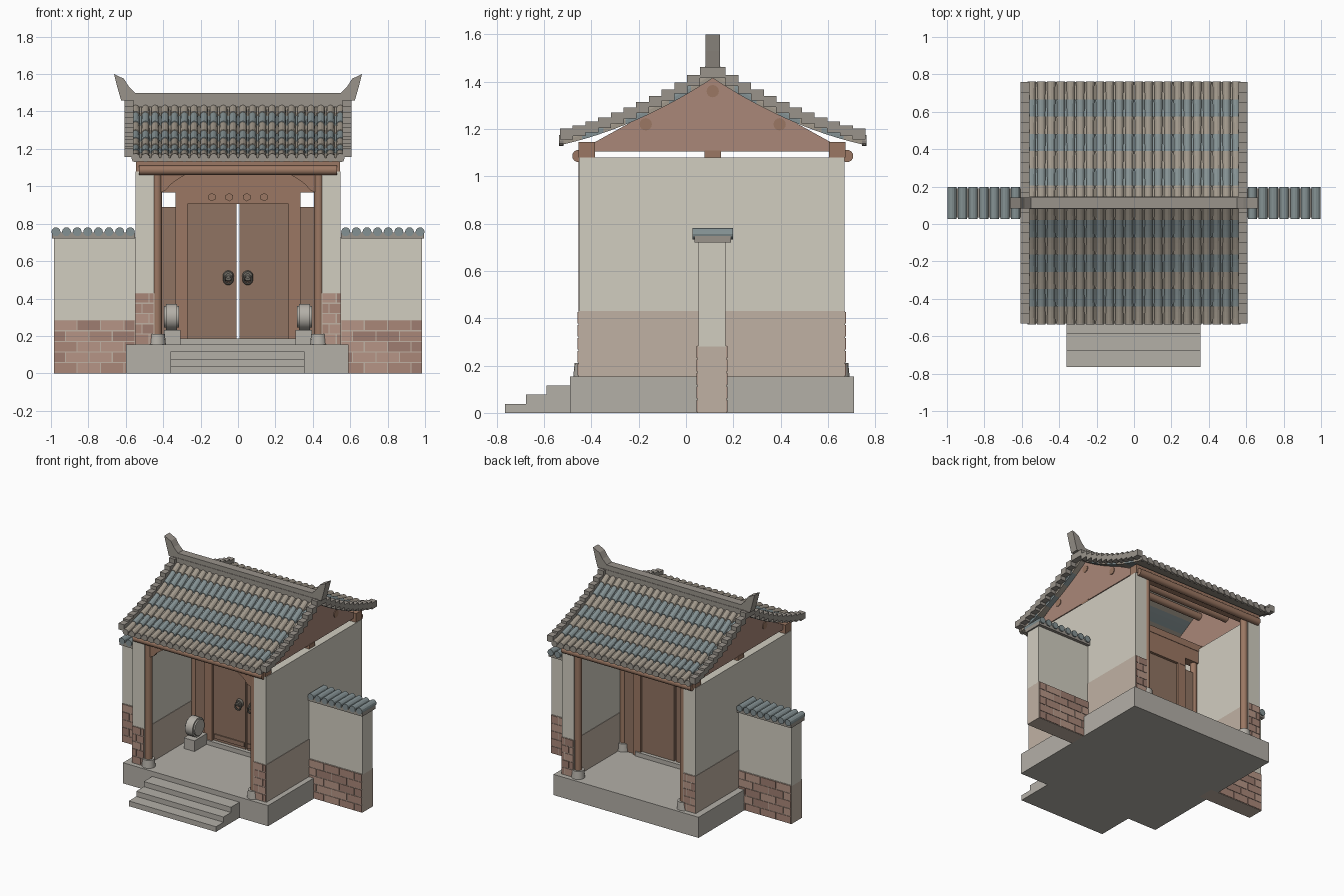
import bpy, bmesh, math, random
from mathutils import Matrix, Vector

if "Cube" in bpy.data.objects:
    bpy.data.objects.remove(bpy.data.objects["Cube"])

random.seed(4)
YC = 0.113                      # ridge line / door plane
SIDES = (-1, 1)


def mat(name, hexa):
    m = bpy.data.materials.new(name)
    m.diffuse_color = [(int(hexa[i:i + 2], 16) / 255) ** 2.2 for i in (0, 2, 4)] + [1]
    m.use_nodes = True
    m.node_tree.nodes["Principled BSDF"].inputs["Base Color"].default_value = m.diffuse_color
    return m


STONE, PLASTER = mat("stone", "b2aea6"), mat("plaster", "d0ccbf")
WOOD, DOOR = mat("wood", "9a7763"), mat("door_wood", "8f7362")
GABLE, MORTAR = mat("gable_red", "a88678"), mat("mortar", "bfb0a2")
BRICKS = [mat("brick_a", "a88678"), mat("brick_b", "b59485"), mat("brick_c", "9d7d70")]
TAN, BLUE = mat("tile_tan", "a0978a"), mat("tile_blue", "839092")
RIDGE, IRON = mat("ridge_grey", "98928a"), mat("iron", "6e6a63")


def finish(name, bm, material, smooth=False):
    bmesh.ops.recalc_face_normals(bm, faces=bm.faces)
    me = bpy.data.meshes.new(name)
    bm.to_mesh(me)
    bm.free()
    ob = bpy.data.objects.new(name, me)
    bpy.context.collection.objects.link(ob)
    me.materials.append(material)
    if smooth:
        bpy.ops.object.select_all(action='DESELECT')
        ob.select_set(True)
        bpy.context.view_layer.objects.active = ob
        bpy.ops.object.shade_smooth_by_angle(angle=math.radians(35))
    return ob


def box(bm, x0, x1, y0, y1, z0, z1):
    c = Vector((x0 + x1, y0 + y1, z0 + z1)) / 2
    d = (abs(x1 - x0), abs(y1 - y0), abs(z1 - z0), 1)
    bmesh.ops.create_cube(bm, size=1, matrix=Matrix.Translation(c) @ Matrix.Diagonal(d))


def cyl(bm, c, r, depth, axis='Z', seg=16, r2=None):
    rot = {'X': Matrix.Rotation(math.pi / 2, 4, 'Y'), 'Y': Matrix.Rotation(math.pi / 2, 4, 'X'),
           'Z': Matrix()}[axis]
    bmesh.ops.create_cone(bm, cap_ends=True, segments=seg, radius1=r, radius2=r2 or r,
                          depth=depth, matrix=Matrix.Translation(c) @ rot)


def loft(bm, rings):
    rings = [[bm.verts.new(p) for p in ring] for ring in rings]
    n = len(rings[0])
    for a, b in zip(rings, rings[1:]):
        for i in range(n):
            bm.faces.new((a[i], a[(i + 1) % n], b[(i + 1) % n], b[i]))
    bm.faces.new(rings[0])
    bm.faces.new(rings[-1])


def boxes(name, material, *dims):
    bm = bmesh.new()
    for d in dims:
        box(bm, *d)
    return finish(name, bm, material)


# platform and steps
boxes("platform", STONE, (-0.6, 0.59, -0.49, 0.71, 0, 0.153))
boxes("front_steps", STONE, *[(-0.36, 0.355, -0.765 + 0.088 * i, -0.49, 0.0385 * i, 0.0385 * (i + 1))
                              for i in range(3)])

# side walls of the gatehouse and low flanking walls
boxes("side_walls", PLASTER, *[(s * 0.45, s * 0.548, -0.453, 0.67, 0.43, 1.08) for s in SIDES])
boxes("side_wall_bases", MORTAR, *[(s * 0.447, s * 0.551, -0.455, 0.673, 0.15, 0.43) for s in SIDES])
boxes("flank_walls", PLASTER, *[(s * 0.54, s * 0.985, 0.052, 0.168, 0.28, 0.725) for s in SIDES])
boxes("flank_wall_bases", MORTAR, *[(s * 0.54, s * 0.985, 0.048, 0.172, 0, 0.285) for s in SIDES])

# brick facing on the front and back of the wall bases
brick_bms = [bmesh.new() for _ in BRICKS]


def brick_face(x0, x1, y, z0, z1, w, rows=5):
    h = (z1 - z0) / rows
    for r in range(rows):
        x = x0 - (w / 2 if r % 2 else 0)
        while x < x1 - 0.01:
            a, b = max(x, x0) + 0.003, min(x + w, x1) - 0.003
            if b > a:
                box(random.choice(brick_bms), a, b, y - 0.004, y + 0.004,
                    z0 + r * h + 0.003, z0 + (r + 1) * h - 0.003)
            x += w


for s in SIDES:
    for y in (-0.455, 0.673):
        brick_face(min(s * 0.45, s * 0.55), max(s * 0.45, s * 0.55), y, 0.155, 0.43, 0.075)
    for y in (0.048, 0.172):
        brick_face(min(s * 0.55, s * 0.985), max(s * 0.55, s * 0.985), y, 0, 0.285, 0.125)
for i, b in enumerate(brick_bms):
    finish("bricks_%d" % (i + 1), b, BRICKS[i])

# coping with half-round tiles on the low walls
boxes("coping_slab", RIDGE, *[(s * 0.55, s * 0.995, 0.035, 0.19, 0.72, 0.752) for s in SIDES])
bm = bmesh.new()
for s in SIDES:
    for i in range(8):
        cyl(bm, (s * (0.576 + 0.0568 * i), YC, 0.757), 0.024, 0.17, 'Y', 12)
finish("coping_tiles", bm, BLUE)

# columns with stone bases
bm, bb = bmesh.new(), bmesh.new()
for s in SIDES:
    for y in (-0.43, YC, 0.645):
        cyl(bm, (s * 0.432, y, 0.64), 0.025, 0.9)
        cyl(bb, (s * 0.432, y, 0.18), 0.047, 0.06, r2=0.041)
finish("columns", bm, WOOD, True)
finish("column_bases", bb, STONE, True)

# beams, purlins and corner brackets
boxes("beams", WOOD, (-0.545, 0.545, -0.455, -0.385, 1.08, 1.145), (-0.545, 0.545, 0.605, 0.675, 1.08, 1.145),
      (-0.45, 0.45, 0.08, 0.145, 0.968, 1.06), (-0.53, 0.53, 0.078, 0.148, 1.06, 1.11))
bm = bmesh.new()
for y, z in ((-0.455, 1.086), (0.681, 1.086), (-0.17, 1.22), (0.396, 1.22), (YC, 1.36)):
    cyl(bm, (0, y, z), 0.026, 1.06, 'X')
finish("purlins", bm, WOOD, True)
bm = bmesh.new()
prof = [(0.412, 1.06), (0.412, 0.968), (0.385, 0.98), (0.36, 1.01), (0.325, 1.035), (0.285, 1.06)]
for s in SIDES:
    loft(bm, [[(s * x, y, z) for x, z in prof] for y in (-0.442, -0.418)])
finish("corner_brackets", bm, WOOD)

# triangular gable panels
bm = bmesh.new()
for s in SIDES:
    loft(bm, [[(s * x, -0.455, 1.106), (s * x, 0.681, 1.106), (s * x, YC, 1.42)] for x in (0.485, 0.525)])
finish("gable_panels", bm, GABLE)

# door frame, leaves, side panels
boxes("door_frame", WOOD, *[(s * 0.27, s * 0.335, 0.08, 0.145, 0.153, 0.967) for s in SIDES],
      (-0.335, 0.335, 0.078, 0.147, 0.905, 0.967))
boxes("threshold", STONE, (-0.31, 0.31, 0.07, 0.155, 0.153, 0.185))
boxes("side_panels", DOOR, *[(s * 0.335, s * 0.45, 0.095, 0.13, 0.153, 0.89) for s in SIDES])
boxes("door_leaves", DOOR, *[(s * 0.007, s * 0.27, 0.098, 0.128, 0.185, 0.905) for s in SIDES])
boxes("door_rails", DOOR, *[(s * 0.012, s * 0.26, 0.09, 0.1, z, z + 0.032) for s in SIDES for z in (0.203, 0.82)])
bm = bmesh.new()
for x in (-0.14, -0.047, 0.047, 0.14):
    cyl(bm, (x, 0.072, 0.942), 0.022, 0.025, 'Y', 6)
finish("lintel_pegs", bm, WOOD)

# door knockers
bm = bmesh.new()
for s in SIDES:
    cyl(bm, (s * 0.052, 0.09, 0.52), 0.03, 0.018, 'Y', 16, 0.024)
    cyl(bm, (s * 0.052, 0.077, 0.52), 0.014, 0.02, 'Y', 12)
finish("knocker_plates", bm, IRON, True)
for s in SIDES:
    bpy.ops.mesh.primitive_torus_add(location=(s * 0.052, 0.072, 0.5), rotation=(math.pi / 2, 0, 0),
                                     major_segments=20, minor_segments=8, major_radius=0.022, minor_radius=0.006)
    ring = bpy.context.object
    ring.name = "knocker_ring"
    ring.data.materials.append(IRON)

# drum stones beside the door
bm = bmesh.new()
for s in SIDES:
    box(bm, s * 0.308, s * 0.395, -0.07, 0.075, 0.153, 0.232)
    cyl(bm, (s * 0.355, 0.0, 0.302), 0.07, 0.06, 'X', 24)
    cyl(bm, (s * 0.355, 0.0, 0.302), 0.058, 0.08, 'X', 24)
finish("drum_stones", bm, STONE, True)


# curved tiled roof
def roof_z(d):
    u = 1 - d / 0.645
    return 1.15 + 0.65 * (0.22 * u + 0.215 * u * u)


ROWS, COLS, RUN = 7, 22, 0.645
arch = [(0.02 * math.cos(a), 0.022 * math.sin(a)) for a in [math.pi * i / 6 for i in range(7)]]
pan = [(-0.565, -0.018), (0.565, -0.018), (0.565, 0.002), (-0.565, 0.002)]
tiles = [bmesh.new(), bmesh.new()]
ends = bmesh.new()
xs = [-0.547 + 1.094 * i / (COLS - 1) for i in range(COLS)]
for s in SIDES:
    for r in range(ROWS):
        ds = [RUN * (r + k / 3) / ROWS for k in range(4)]
        path = [(YC + s * d, roof_z(d)) for d in ds]
        loft(tiles[r % 2], [[(p, y, z + q) for p, q in pan] for y, z in path])
        for x in xs:
            loft(tiles[r % 2], [[(x + p * (1 + 0.05 * k), y, z + q * (1 + 0.06 * k)) for p, q in arch]
                                for k, (y, z) in enumerate(path)])
    for x in xs:
        cyl(ends, (x, YC + s * 0.64, 1.152), 0.023, 0.02, 'Y', 12)
finish("roof_tiles_tan", tiles[0], TAN)
finish("roof_tiles_blue", tiles[1], BLUE)
finish("eave_tile_ends", ends, RIDGE)

# stepped verge tiles along the gable edges
bm = bmesh.new()
for sx in SIDES:
    for sy in SIDES:
        for i in range(12):
            d = 0.027 + 0.0538 * i
            z = roof_z(d) + 0.046
            box(bm, sx * 0.56, sx * 0.607, YC + sy * (d - 0.0275), YC + sy * (d + 0.0275), z - 0.046, z)
finish("verge_tiles", bm, RIDGE)

# ridge with upswept ends
boxes("ridge", RIDGE, (-0.6, 0.6, 0.08, 0.146, 1.425, 1.465), (-0.56, 0.56, 0.083, 0.143, 1.46, 1.5))
horn = [(0.55, 1.46), (0.625, 1.46), (0.645, 1.53), (0.663, 1.6), (0.61, 1.575), (0.585, 1.535), (0.55, 1.5)]
bm = bmesh.new()
for s in SIDES:
    loft(bm, [[(s * x, y, z) for x, z in horn] for y in (0.083, 0.143)])
finish("ridge_horns", bm, RIDGE)
